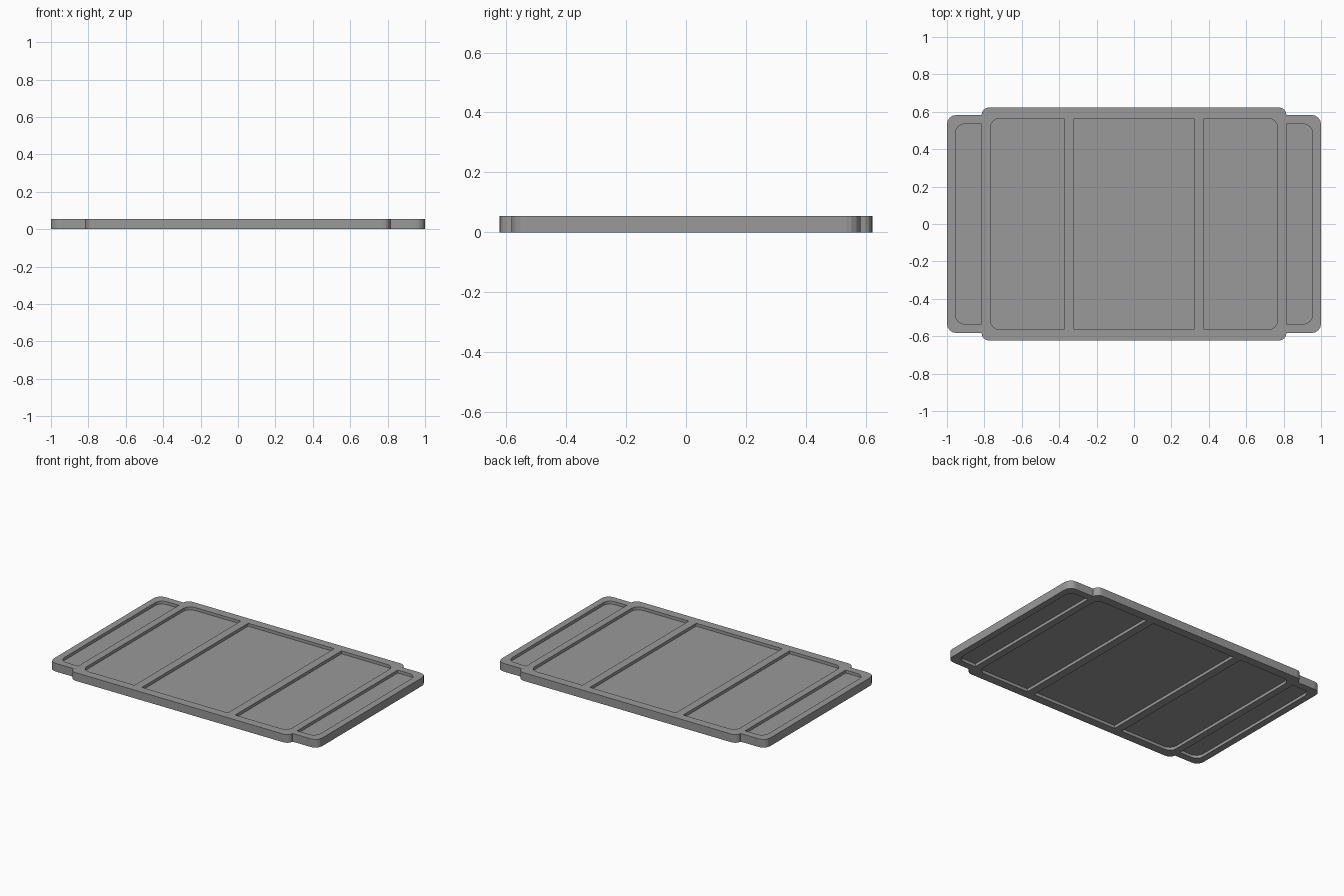
import bpy, bmesh
from math import sin, cos, pi

cube = bpy.data.objects.get("Cube")
if cube:
    bpy.data.objects.remove(cube, do_unlink=True)

HEIGHT, DEPTH, SEGMENTS = 0.055, 0.02, 4

grey = bpy.data.materials.new("plain grey")
grey.use_nodes = True
grey.diffuse_color = (0.32, 0.32, 0.32, 1)
bsdf = next(n for n in grey.node_tree.nodes if n.type == 'BSDF_PRINCIPLED')
bsdf.inputs["Base Color"].default_value = grey.diffuse_color


def corner(x, y, r):
    """Points round the +x +y corner (x, y), counter-clockwise."""
    if r == 0:
        return [(x, y)]
    steps = [pi / 2 * i / SEGMENTS for i in range(SEGMENTS + 1)]
    return [(x - r + r * cos(a), y - r + r * sin(a)) for a in steps]


def add_prism(bm, points, z0, z1):
    base = bm.faces.new([bm.verts.new((x, y, z0)) for x, y in points])
    top = bmesh.ops.extrude_face_region(bm, geom=[base])["geom"]
    verts = [v for v in top if isinstance(v, bmesh.types.BMVert)]
    bmesh.ops.translate(bm, verts=verts, vec=(0, 0, z1 - z0))


def make_object(name, bm):
    bmesh.ops.recalc_face_normals(bm, faces=bm.faces)
    mesh = bpy.data.meshes.new(name)
    bm.to_mesh(mesh)
    bm.free()
    mesh.materials.append(grey)
    obj = bpy.data.objects.new(name, mesh)
    bpy.context.collection.objects.link(obj)
    return obj


# Panel outline: one quarter, mirrored to all four
quarter = corner(1, 0.583, 0.05) + [(0.815, 0.583)] + corner(0.815, 0.623, 0.04)
left_half = [(-x, y) for x, y in reversed(quarter)]
back = quarter + left_half
outline = back + [(-x, -y) for x, y in back]
bm = bmesh.new()
add_prism(bm, outline, 0, HEIGHT)
panel = make_object("panel", bm)

# Pockets, sunk into both the top and the underside
bm = bmesh.new()
for z0, z1 in ((HEIGHT - DEPTH, HEIGHT + 0.05), (-0.05, DEPTH)):
    add_prism(bm, [(-0.32, -0.565), (0.32, -0.565), (0.32, 0.565), (-0.32, 0.565)], z0, z1)
    for inner, outer, half in ((0.375, 0.767, 0.565), (0.815, 0.955, 0.535)):
        upper = corner(outer, half, 0.05)
        lower = [(x, -y) for x, y in reversed(upper)]
        shape = [(inner, -half)] + lower + upper + [(inner, half)]
        for side in (1, -1):
            add_prism(bm, [(side * x, y) for x, y in shape], z0, z1)
cutter = make_object("pocket_cutter", bm)
cutter.hide_render = True

# Cut the pockets and drop the cutter
cut = panel.modifiers.new("pockets", 'BOOLEAN')
cut.operation = 'DIFFERENCE'
cut.solver = 'EXACT'
cut.object = cutter
bpy.context.view_layer.objects.active = panel
bpy.ops.object.modifier_apply(modifier=cut.name)
bpy.data.objects.remove(cutter, do_unlink=True)
